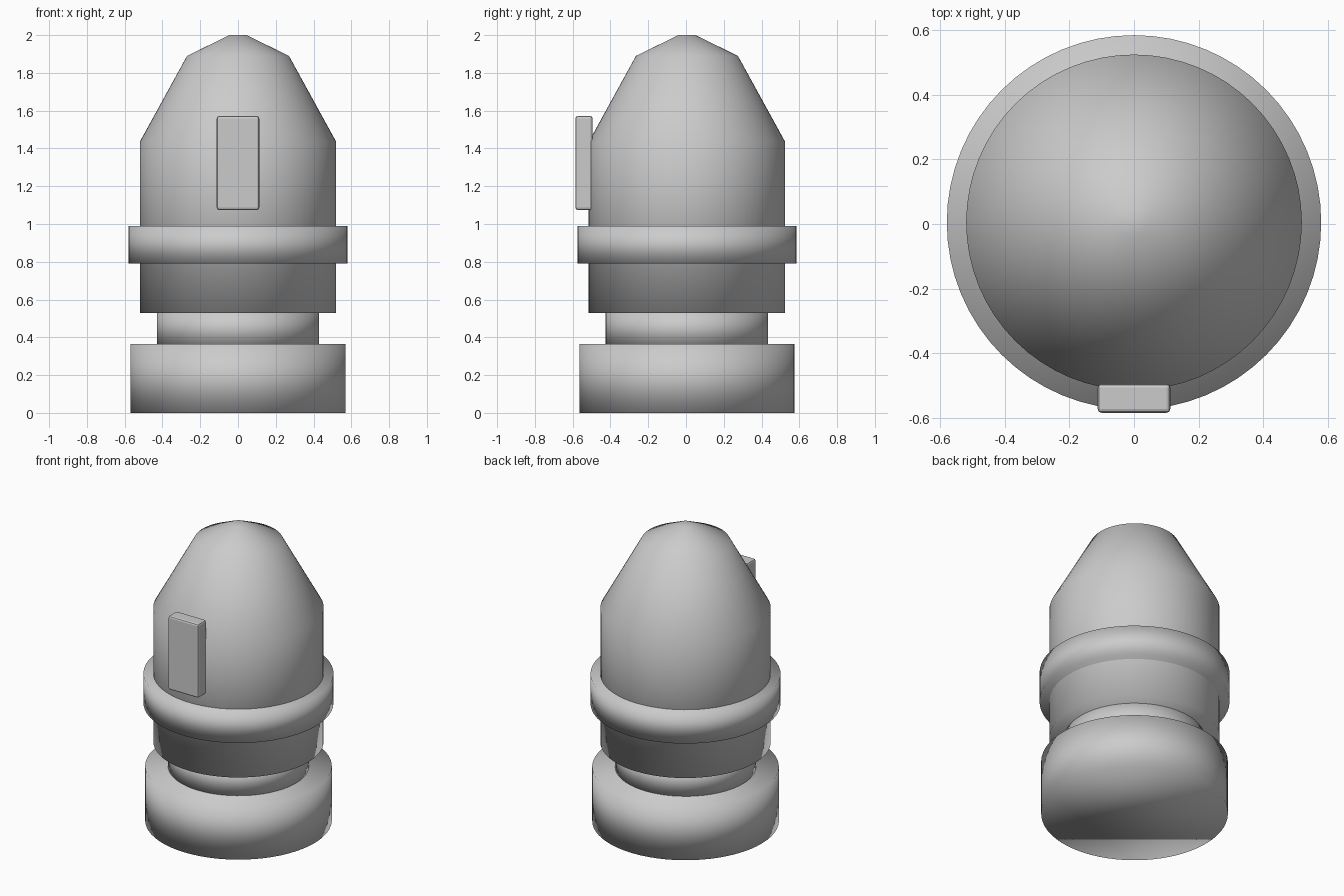
import bpy, bmesh, math

if "Cube" in bpy.data.objects:
    bpy.data.objects.remove(bpy.data.objects["Cube"])

SEGMENTS = 64
CENTRE_Y = 0.005


def lathe(name, profile):
    """Closed, smooth-shaded solid of revolution from (radius, z) points."""
    bm = bmesh.new()
    rings = []
    for r, z in profile:
        ring = []
        for i in range(SEGMENTS):
            a = 2 * math.pi * i / SEGMENTS
            ring.append(bm.verts.new((r * math.cos(a), r * math.sin(a), z)))
        rings.append(ring)
    for low, high in zip(rings, rings[1:]):
        for i in range(SEGMENTS):
            j = (i + 1) % SEGMENTS
            bm.faces.new((low[i], low[j], high[j], high[i]))
    bm.faces.new(rings[0][::-1])
    bm.faces.new(rings[-1])
    for f in bm.faces:
        f.smooth = True
    mesh = bpy.data.meshes.new(name)
    bm.to_mesh(mesh)
    bm.free()
    obj = bpy.data.objects.new(name, mesh)
    obj.location.y = CENTRE_Y
    bpy.context.collection.objects.link(obj)
    return obj


# Stacked round parts
lathe("base", [(0.57, 0), (0.57, 0.365)])
lathe("neck", [(0.43, 0.345), (0.43, 0.55)])
lathe("body", [(0.52, 0.53), (0.52, 1.435), (0.27, 1.89), (0.045, 2.0)])
lathe("collar_ring", [(0.58, 0.79), (0.58, 0.99)])

# Front plate with softened edges
bpy.ops.mesh.primitive_cube_add(size=1, location=(0, -0.54, 1.323))
plate = bpy.context.object
plate.name = "front_plate"
plate.scale = (0.225, 0.09, 0.497)
bpy.ops.object.transform_apply(location=False, rotation=False, scale=True)
bevel = plate.modifiers.new("soft_edges", 'BEVEL')
bevel.width = 0.012
bevel.segments = 2
